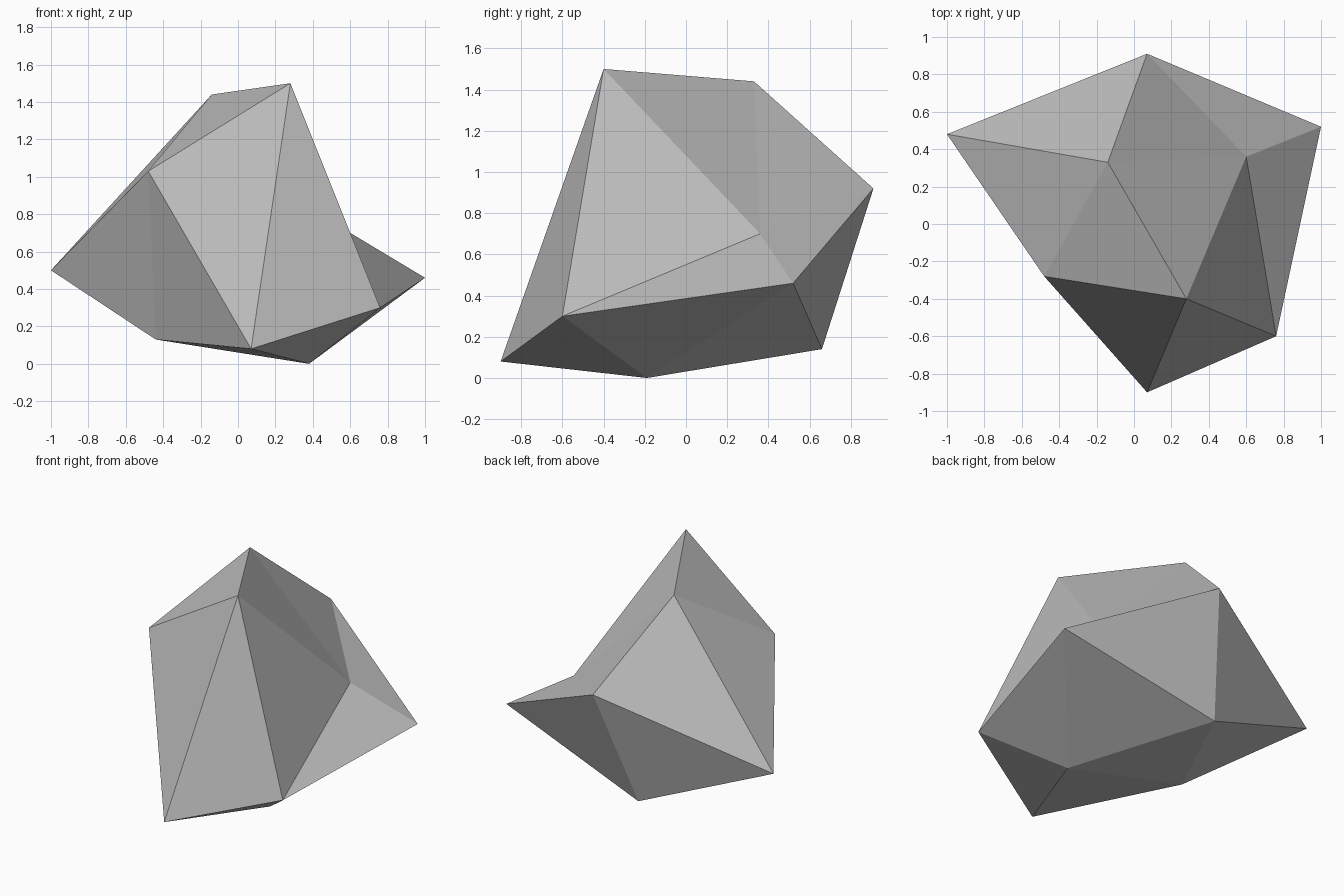
import bpy
import bmesh

# Remove the default cube
cube = bpy.data.objects.get("Cube")
if cube:
    bpy.data.objects.remove(cube, do_unlink=True)

# Plain grey stone
stone = bpy.data.materials.new("grey_stone")
stone.use_nodes = True
grey = (0.5, 0.5, 0.5, 1.0)
stone.diffuse_color = grey
bsdf = stone.node_tree.nodes["Principled BSDF"]
bsdf.inputs["Base Color"].default_value = grey
bsdf.inputs["Roughness"].default_value = 0.9

# Rock as a distorted icosahedron: a peak, two staggered rings and a base point
peak = (0.28, -0.40, 1.50)
upper_ring = [(0.07, -0.90, 0.08), (0.76, -0.60, 0.30), (0.60, 0.36, 0.70),
              (-0.14, 0.33, 1.44), (-0.48, -0.28, 1.03)]
lower_ring = [(0.38, -0.19, 0.0), (1.0, 0.52, 0.46), (0.07, 0.91, 0.92),
              (-1.0, 0.48, 0.50), (-0.44, -0.06, 0.13)]
base = (-0.10, 0.66, 0.14)

bm = bmesh.new()
top = bm.verts.new(peak)
bottom = bm.verts.new(base)
upper = [bm.verts.new(p) for p in upper_ring]
lower = [bm.verts.new(p) for p in lower_ring]

# Cap fans and the zigzag band between the rings
count = len(upper)
for i in range(count):
    j = (i + 1) % count
    bm.faces.new((top, upper[i], upper[j]))
    bm.faces.new((upper[i], lower[i], upper[j]))
    bm.faces.new((lower[i], lower[j], upper[j]))
    bm.faces.new((bottom, lower[j], lower[i]))
bmesh.ops.recalc_face_normals(bm, faces=bm.faces)

mesh = bpy.data.meshes.new("rock")
bm.to_mesh(mesh)
bm.free()
mesh.materials.append(stone)
mesh.shade_flat()
rock = bpy.data.objects.new("rock", mesh)
bpy.context.collection.objects.link(rock)
